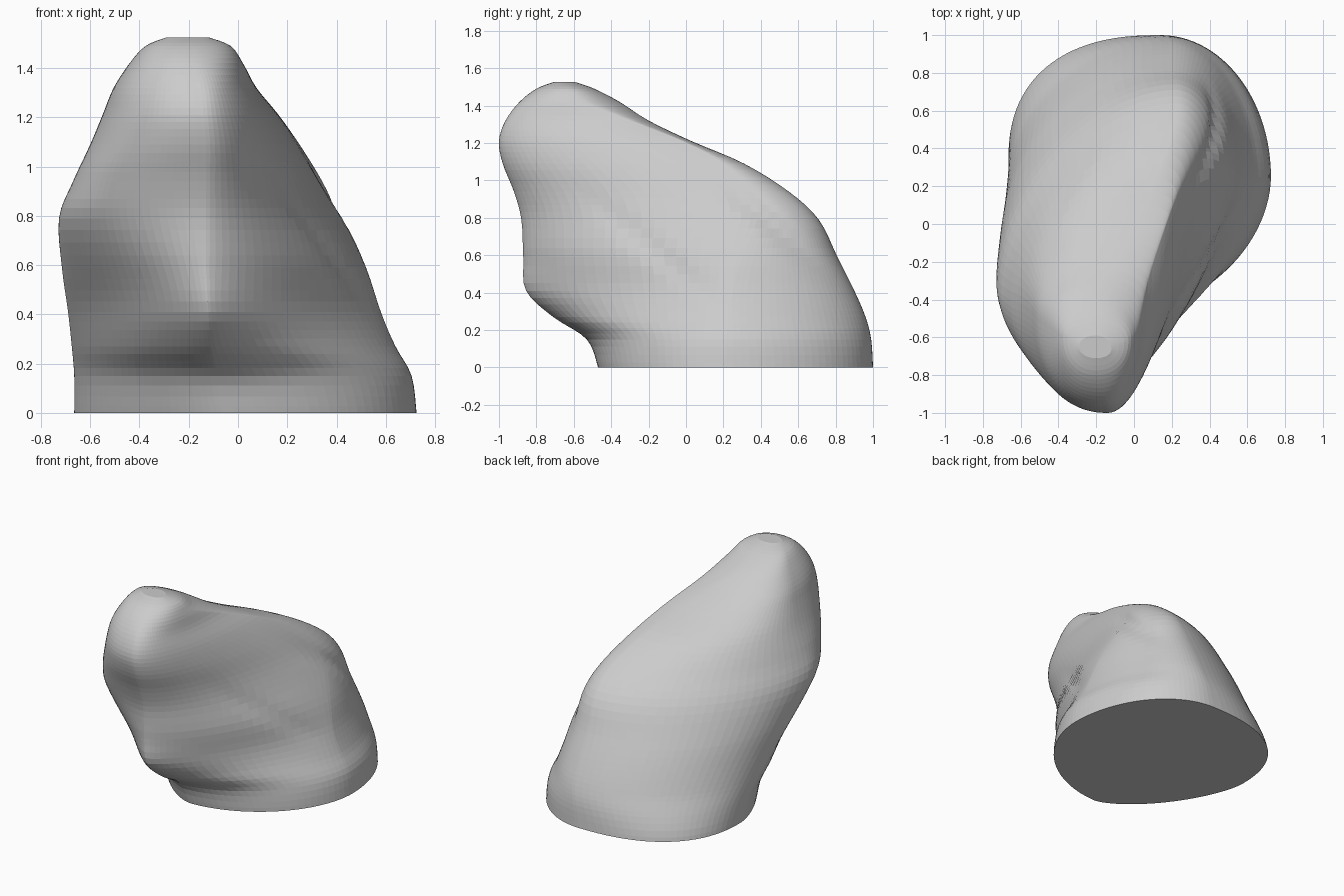
import bpy, bmesh, math

cube = bpy.data.objects.get("Cube")
if cube:
    bpy.data.objects.remove(cube)

SEGMENTS = 104
STEPS = 4

# Levels: z, then west (x, y), east (x, y), front (y, x), back (y, x) extremes
LEVELS = [
    (0.01, -.665, .33, .725, .25, -.47, -.05, 1.0, .14),
    (0.16, -.665, .26, .705, .25, -.53, -.08, .99, .17),
    (0.28, -.675, .14, .64, .25, -.71, -.11, .96, .2),
    (0.42, -.69, 0, .58, .25, -.855, -.12, .9, .2),
    (0.6, -.715, -.17, .52, .3, -.87, -.13, .81, .2),
    (0.8, -.727, -.33, .43, .38, -.88, -.13, .71, .22),
    (0.95, -.67, -.39, .345, .36, -.92, -.13, .55, .22),
    (1.1, -.6, -.42, .25, .2, -.98, -.13, .31, .14),
    (1.22, -.55, -.45, .165, -.02, -1.0, -.14, .03, .03),
    (1.33, -.505, -.5, .075, -.3, -.965, -.15, -.2, -.1),
    (1.43, -.44, -.55, .02, -.55, -.89, -.18, -.355, -.2),
    (1.5, -.375, -.6, -.03, -.62, -.8, -.2, -.49, -.2),
    (1.535, -.29, -.65, -.12, -.66, -.71, -.2, -.59, -.2),
]


def catmull(a, b, c, d, t):
    return b + t / 2 * (c - a + t * (2 * a - 5 * b + 4 * c - d + t * (3 * (b - c) + d - a)))


def smooth_levels(levels):
    """Interpolate the key levels into a finer stack."""
    padded = [levels[0]] + levels + [levels[-1]]
    for i in range(len(levels) - 1):
        for step in range(STEPS):
            yield [catmull(*vals, step / STEPS) for vals in zip(*padded[i:i + 4])]
    yield levels[-1]


def spow(value, exponent):
    return math.copysign(abs(value) ** exponent, value)


def bell(value, centre, width):
    return math.exp(-((value - centre) / width) ** 2)


def fullness(z, to_east, to_back):
    """Roundness of each quarter: near 1 is a straight chord, 2 an ellipse."""
    top = 0.3 * bell(z, 1.45, .2)
    if to_back:
        if to_east:
            return 2.0 - 0.12 * bell(z, .25, .12)
        return 2.0 + 0.4 * bell(z, 0, .15) - 0.2 * bell(z, .85, .25) + top
    if to_east:
        return 1.9 - 0.5 * bell(z, .4, .22) - 0.3 * bell(z, .8, .3) + top
    return 1.5 - 0.24 * bell(z, .45, .2) + 0.65 * bell(z, 1.08, .33) + 2 * top


def section(level):
    """Closed outline made of four superellipse quarters."""
    z, west, west_y, east, east_y, front, front_x, back, back_x = level
    points = []
    for i in range(SEGMENTS):
        angle = math.tau * i / SEGMENTS
        c, s = math.cos(angle), math.sin(angle)
        to_east, to_back = c >= 0, s >= 0
        cx = back_x if to_back else front_x
        cy = east_y if to_east else west_y
        rx = east - cx if to_east else cx - west
        ry = back - cy if to_back else cy - front
        power = fullness(z, to_east, to_back)
        x = cx + rx * spow(c, 2 / power)
        y = cy + ry * spow(s, 2 / power)
        # Diagonal weathered grooves on the east flank
        if c > 0:
            d = z + 0.8 * y
            depth = bell(d, 1.15, .07) * bell(y, .45, .3)
            depth += 0.6 * bell(d, 0.5, .07) * bell(y, -.2, .3)
            x -= 0.035 * depth * c * bell(z, .7, .35)
        points.append((x, y, z))
    return points


# Rock body
bm = bmesh.new()
rings = [[bm.verts.new(p) for p in section(lv)] for lv in smooth_levels(LEVELS)]
for low, high in zip(rings, rings[1:]):
    for i in range(SEGMENTS):
        j = (i + 1) % SEGMENTS
        bm.faces.new((low[i], low[j], high[j], high[i]))
bm.faces.new(rings[0][::-1])
bm.faces.new(rings[-1])
lowest = min(v.co.z for v in bm.verts)
for v in bm.verts:
    v.co.z -= lowest
bmesh.ops.recalc_face_normals(bm, faces=bm.faces)

mesh = bpy.data.meshes.new("rock_body")
bm.to_mesh(mesh)
bm.free()
rock = bpy.data.objects.new("rock_body", mesh)
bpy.context.collection.objects.link(rock)

# Stone colour
stone = bpy.data.materials.new("stone_grey")
stone.use_nodes = True
grey = (0.6, 0.6, 0.6, 1)
stone.diffuse_color = grey
stone.node_tree.nodes["Principled BSDF"].inputs["Base Color"].default_value = grey
mesh.materials.append(stone)
